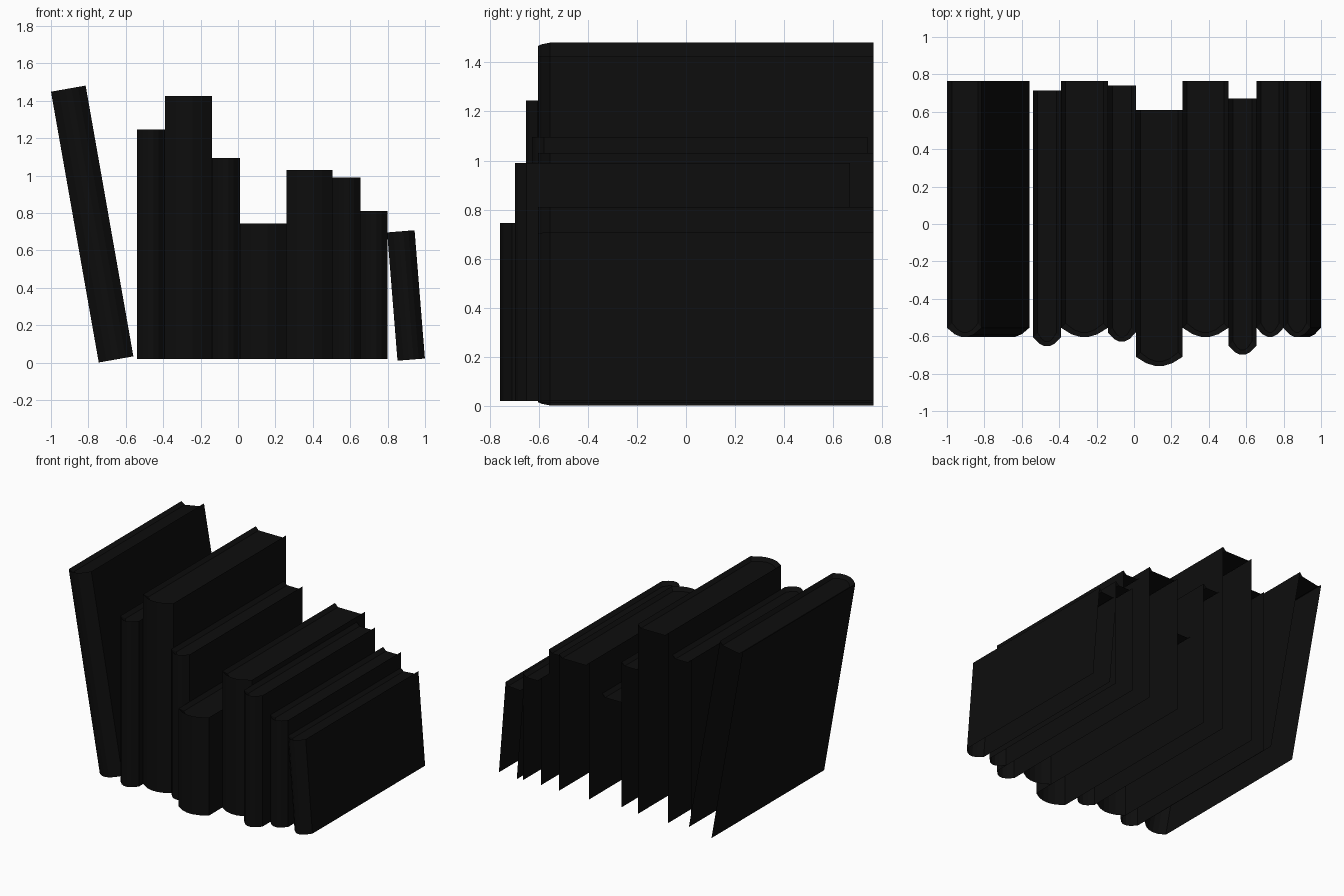
import bpy
import bmesh
import math

cube = bpy.data.objects.get("Cube")
if cube:
    bpy.data.objects.remove(cube, do_unlink=True)

# One near-black material for every book
black = bpy.data.materials.new("soft_black")
black.use_nodes = True
colour = (0.004, 0.004, 0.004, 1)
black.diffuse_color = colour
black.node_tree.nodes["Principled BSDF"].inputs["Base Color"].default_value = colour

DEPTH = 1.37    # spine tip to fore edge
BULGE = 0.05    # how far the spine rounds out
RIM = 0.024     # inset and drop of the page top
SPINE_STEPS = (-1, -0.55, -0.18, 0.18, 0.55, 1)


def outline(width, inset=0.0):
    """Plan of a book, open at the back, with a rounded spine at the front."""
    half = width / 2 - inset
    spine = [(half * t, inset + BULGE * t * t) for t in SPINE_STEPS]
    return [(-half, DEPTH)] + spine + [(half, DEPTH)]


def make_book(name, x, y, z, width, height, lean=0.0):
    """Hollow book: covers, spine and a sunken page top; back and base are open."""
    bm = bmesh.new()

    def ring(points, level):
        return [bm.verts.new((px, py, level)) for px, py in points]

    base = ring(outline(width), 0)
    top = ring(outline(width), height)
    pages = ring(outline(width, RIM), height - RIM)
    for low, high in ((base, top), (top, pages)):
        for i in range(len(low) - 1):
            bm.faces.new((low[i], low[i + 1], high[i + 1], high[i]))
    bm.faces.new(pages)
    mesh = bpy.data.meshes.new(name)
    bm.to_mesh(mesh)
    bm.free()
    mesh.materials.append(black)
    book = bpy.data.objects.new(name, mesh)
    book.location = (x, y, z)
    book.rotation_euler.y = math.radians(lean)
    bpy.context.collection.objects.link(book)


# Upright books: left edge, right edge, spine tip, top
upright = [
    (-0.54, -0.39, -0.655, 1.245),
    (-0.39, -0.14, -0.605, 1.425),
    (-0.14, 0.01, -0.63, 1.095),
    (0.01, 0.26, -0.76, 0.745),
    (0.26, 0.505, -0.605, 1.03),
    (0.505, 0.655, -0.70, 0.99),
    (0.655, 0.80, -0.605, 0.81),
]
FLOOR = 0.018
for number, (left, right, tip, top) in enumerate(upright, 1):
    make_book(f"upright_book_{number}", (left + right) / 2, tip, FLOOR,
              right - left, top - FLOOR, 0)

# Books leaning at each end of the row
make_book("tall_leaning_book", -0.652, -0.605, 0.017, 0.188, 1.47, -10)
make_book("short_leaning_book", 0.926, -0.605, 0.016, 0.147, 0.688, -4.6)
